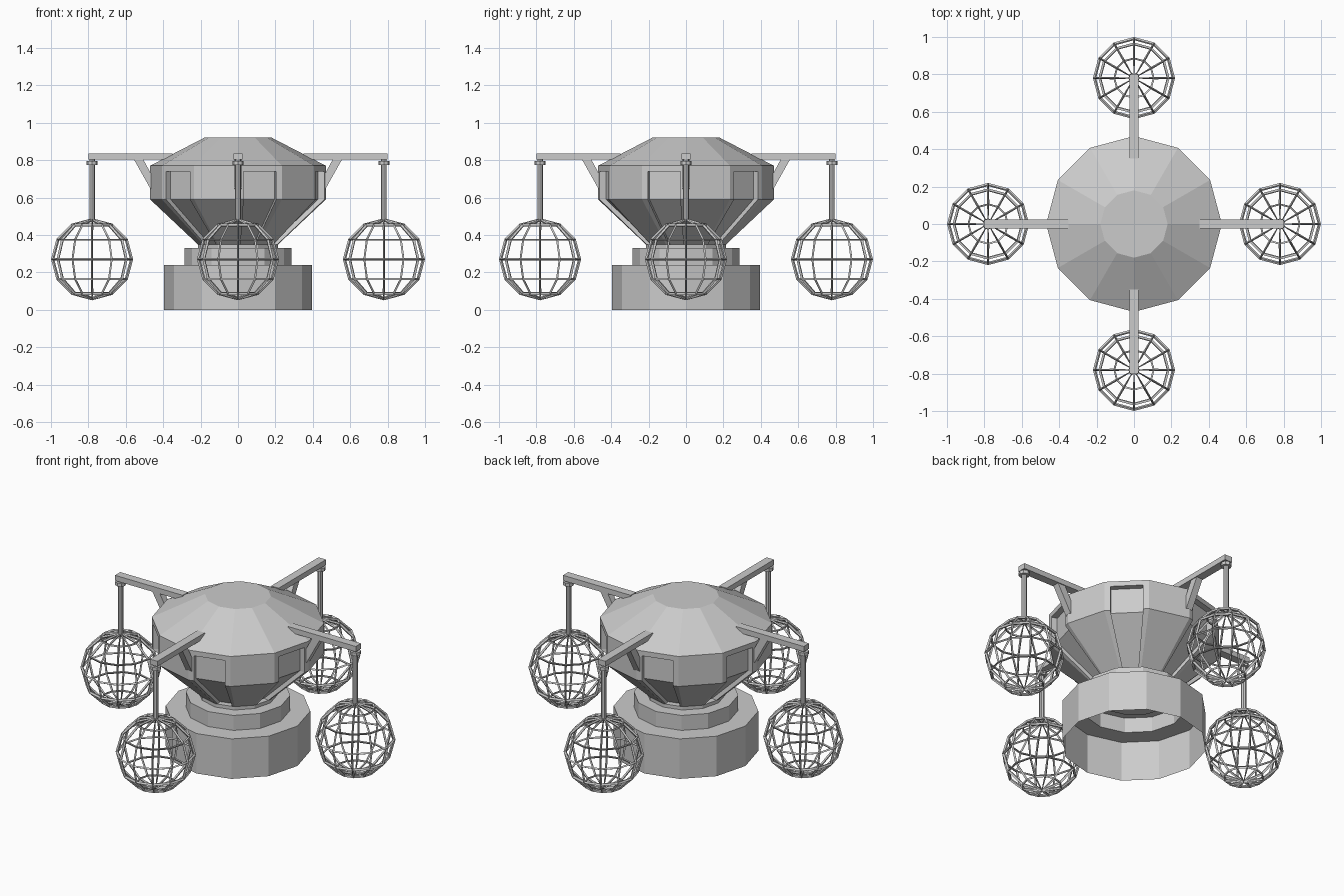
import bpy, bmesh
from math import cos, sin, pi
from mathutils import Vector, Matrix

if "Cube" in bpy.data.objects:
    bpy.data.objects.remove(bpy.data.objects["Cube"])

SIDES = 12
grey = bpy.data.materials.new("light_grey")
grey.use_nodes = True
grey.diffuse_color = (0.6, 0.6, 0.6, 1)
grey.node_tree.nodes["Principled BSDF"].inputs["Base Color"].default_value = (0.6, 0.6, 0.6, 1)


def finish(bm, name):
    bmesh.ops.remove_doubles(bm, verts=bm.verts, dist=0.0001)
    mesh = bpy.data.meshes.new(name)
    bm.to_mesh(mesh)
    bm.free()
    mesh.materials.append(grey)
    obj = bpy.data.objects.new(name, mesh)
    bpy.context.collection.objects.link(obj)
    return obj


def quad(bm, *points):
    bm.faces.new([bm.verts.new(p) for p in points])


def rim(i, r, z):
    a = 2 * pi * i / SIDES
    return Vector((r * cos(a), r * sin(a), z))


def band(bm, i, low, high):
    quad(bm, rim(i, *low), rim(i + 1, *low), rim(i + 1, *high), rim(i, *high))


def disc(bm, r, z):
    bm.faces.new([bm.verts.new(rim(i, r, z)) for i in range(SIDES)])


# Stepped base, hollow and open underneath
bm = bmesh.new()
steps = [(0.395, 0), (0.395, 0.24), (0.285, 0.24), (0.285, 0.33), (0.2, 0.33)]
for low, high in zip(steps, steps[1:]):
    for i in range(SIDES):
        band(bm, i, low, high)
finish(bm, "stepped_base")

# Cabin: neck, flared cone, wall and roof; every other sector has a recessed bay
NECK, CONE, WALL, EAVE, TOP = (0.215, 0.31), (0.215, 0.35), (0.47, 0.59), (0.47, 0.77), (0.18, 0.92)
HEAD = (0.47, 0.74)
DEPTH = 0.035


def bay(bm, i):
    def point(t, level, depth=0):
        p = rim(i, *level).lerp(rim(i + 1, *level), t)
        a = 2 * pi * (i + 0.5) / SIDES
        return p - depth * Vector((cos(a), sin(a), 0))

    left, right = 0.13, 0.87
    for low, high in ((CONE, WALL), (WALL, HEAD)):
        for a, b in ((0, left), (right, 1)):
            quad(bm, point(a, low), point(b, low), point(b, high), point(a, high))
        quad(bm, point(left, low, DEPTH), point(right, low, DEPTH),
             point(right, high, DEPTH), point(left, high, DEPTH))
        quad(bm, point(left, low), point(left, low, DEPTH),
             point(left, high, DEPTH), point(left, high))
        quad(bm, point(right, low, DEPTH), point(right, low),
             point(right, high), point(right, high, DEPTH))
    band(bm, i, HEAD, EAVE)
    quad(bm, point(left, HEAD, DEPTH), point(right, HEAD, DEPTH),
         point(right, HEAD), point(left, HEAD))
    quad(bm, point(left, CONE), point(right, CONE),
         point(right, CONE, DEPTH), point(left, CONE, DEPTH))


bm = bmesh.new()
for i in range(SIDES):
    band(bm, i, NECK, CONE)
    if i % 2:
        bay(bm, i)
    else:
        band(bm, i, CONE, WALL)
        band(bm, i, WALL, EAVE)
    band(bm, i, EAVE, TOP)
disc(bm, *TOP)
disc(bm, *NECK)
bmesh.ops.recalc_face_normals(bm, faces=bm.faces)
finish(bm, "cabin")


# Arms, each with a brace, a hanging rod and a wire globe
def prism(bm, outline, half_width):
    """Extrude an outline in the xz plane to both sides of y = 0."""
    sides = [[bm.verts.new((x, s * half_width, z)) for x, z in outline] for s in (-1, 1)]
    bm.faces.new(sides[0])
    bm.faces.new(sides[1][::-1])
    n = len(outline)
    for k in range(n):
        m = (k + 1) % n
        bm.faces.new((sides[0][m], sides[0][k], sides[1][k], sides[1][m]))
    bmesh.ops.recalc_face_normals(bm, faces=bm.faces)


def rod(bm, x, low, high, r):
    bmesh.ops.create_cone(bm, cap_ends=True, segments=8, radius1=r, radius2=r, depth=high - low,
                          matrix=Matrix.Translation((x, 0, (low + high) / 2)))


REACH = 0.78
for k, side in enumerate(("left", "back", "right", "front")):
    turn = Matrix.Rotation(k * pi / 2, 4, "Z")

    bm = bmesh.new()
    prism(bm, [(0.35, 0.803), (0.8, 0.803), (0.8, 0.835), (0.35, 0.835)], 0.025)
    finish(bm, side + "_arm").matrix_world = turn

    bm = bmesh.new()
    prism(bm, [(0.45, 0.63), (0.47, 0.65), (0.56, 0.81), (0.51, 0.81), (0.45, 0.7)], 0.02)
    finish(bm, side + "_brace").matrix_world = turn

    bm = bmesh.new()
    rod(bm, REACH, 0.47, 0.805, 0.015)
    rod(bm, REACH, 0.775, 0.795, 0.03)
    finish(bm, side + "_hanger").matrix_world = turn

    bm = bmesh.new()
    bmesh.ops.create_uvsphere(bm, u_segments=12, v_segments=6, radius=0.211,
                              matrix=Matrix.Translation((REACH, 0, 0.27)))
    globe = finish(bm, side + "_wire_globe")
    globe.matrix_world = turn
    wire = globe.modifiers.new("wire", "WIREFRAME")
    wire.thickness = 0.017
    wire.offset = 0
    wire.use_even_offset = False
